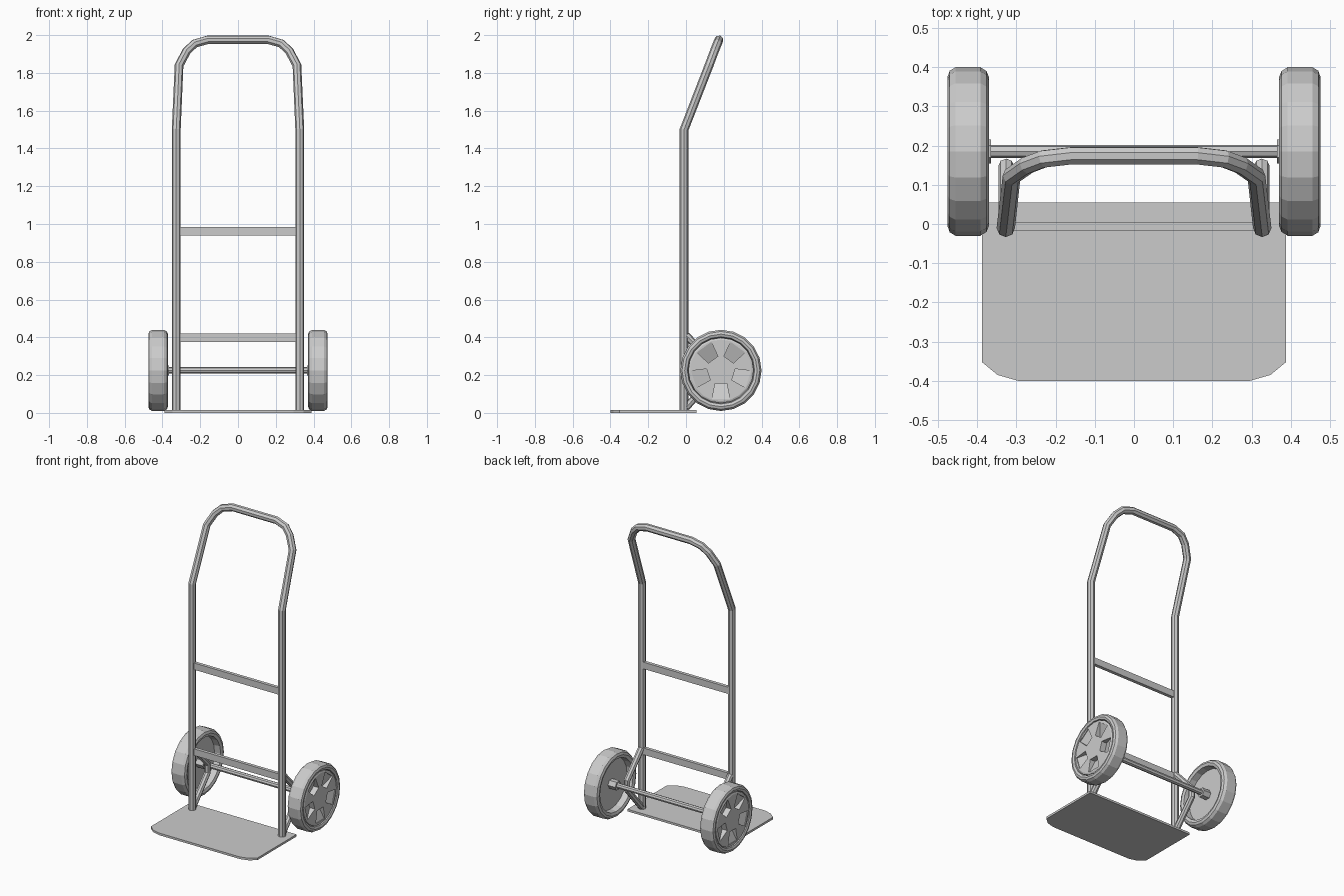
import bpy, bmesh
from math import sin, cos, pi, radians
from mathutils import Matrix

if "Cube" in bpy.data.objects:
    bpy.data.objects.remove(bpy.data.objects["Cube"])

AY, AZ = 0.185, 0.225   # axle centre


def add_mesh(name, bm, mirror=False):
    bmesh.ops.recalc_face_normals(bm, faces=bm.faces)
    me = bpy.data.meshes.new(name)
    bm.to_mesh(me)
    bm.free()
    ob = bpy.data.objects.new(name, me)
    bpy.context.collection.objects.link(ob)
    if mirror:
        ob.modifiers.new("Mirror", "MIRROR")
    return ob


def tube(name, pts, radius):
    cu = bpy.data.curves.new(name, "CURVE")
    cu.dimensions = "3D"
    cu.bevel_depth = radius
    cu.bevel_resolution = 2
    cu.use_fill_caps = True
    sp = cu.splines.new("POLY")
    sp.points.add(len(pts) - 1)
    for p, co in zip(sp.points, pts):
        p.co = (*co, 1)
    sp.use_smooth = False
    ob = bpy.data.objects.new(name, cu)
    bpy.context.collection.objects.link(ob)
    return ob


def box(name, lo, hi):
    bm = bmesh.new()
    bmesh.ops.create_cube(bm, size=1)
    for v in bm.verts:
        v.co = [l + (h - l) * (c + 0.5) for l, h, c in zip(lo, hi, v.co)]
    return add_mesh(name, bm)


def lathe(name, profile, sides, closed=False, mirror=True):
    # revolves (x, radius) points around the axle
    bm = bmesh.new()
    rings = [[bm.verts.new((x, AY + r * cos(2 * pi * i / sides), AZ + r * sin(2 * pi * i / sides)))
              for i in range(sides)] for x, r in profile]
    pairs = list(zip(rings, rings[1:]))
    if closed:
        pairs.append((rings[-1], rings[0]))
    else:
        bm.faces.new(rings[0])
        bm.faces.new(rings[-1])
    for a, b in pairs:
        for i in range(sides):
            j = (i + 1) % sides
            bm.faces.new((a[i], a[j], b[j], b[i]))
    return add_mesh(name, bm, mirror)


# bent handle frame: one tube up, over and down
half = [(0.327, -0.01, 0.005), (0.327, -0.01, 1.5), (0.312, 0.122, 1.84),
        (0.272, 0.15, 1.915), (0.23, 0.166, 1.955), (0.16, 0.174, 1.975)]
tube("handle_frame", half + [(-x, y, z) for x, y, z in reversed(half)], 0.0235)

# cross bars
for name, z in (("lower_cross_bar", 0.397), ("upper_cross_bar", 0.962)):
    box(name, (-0.315, -0.018, z - 0.022), (0.315, 0.004, z + 0.022))

# toe plate with clipped front corners
right = [(0.388, 0.055), (0.388, -0.352), (0.348, -0.385), (0.295, -0.4)]
bm = bmesh.new()
face = bm.faces.new([bm.verts.new((x, y, 0)) for x, y in
                     right + [(-x, y) for x, y in reversed(right)]])
top = bmesh.ops.extrude_face_region(bm, geom=[face])["geom"]
bmesh.ops.translate(bm, vec=(0, 0, 0.014), verts=[v for v in top if isinstance(v, bmesh.types.BMVert)])
add_mesh("toe_plate", bm)

# axle brackets
for side, s in (("right", 1), ("left", -1)):
    tube(side + "_axle_bracket", [(s * 0.326, y, z) for y, z in
         ((0.002, 0.41), (0.148, 0.255), (0.148, 0.195), (0.002, 0.03))], 0.02)

# axle and hex collars
lathe("axle", [(-0.44, 0.017), (0.44, 0.017)], 8, mirror=False)
lathe("axle_collar", [(0.365, 0.031), (0.43, 0.031)], 6)

# tyres
lathe("tyre", [(0.376, 0.172), (0.370, 0.19), (0.376, 0.205), (0.392, 0.215), (0.455, 0.215),
               (0.470, 0.206), (0.475, 0.192), (0.470, 0.178), (0.42, 0.168)], 20, closed=True)

# rims with five ramped pockets
rim = lathe("wheel_rim", [(0.418, 0.173), (0.466, 0.173), (0.470, 0.163)], 20, mirror=False)
bm = bmesh.new()
for k in range(5):
    rot = Matrix.Rotation(radians(72 * k), 3, "X")
    # each wedge is deepest near the hub; (x, across, outward)
    sec = [(0.49, 0.07, 0.031), (0.432, 0.07, 0.031), (0.465, 0.152, 0.047), (0.49, 0.152, 0.047)]
    ends = []
    for s in (-1, 1):
        ring = []
        for x, r, w in sec:
            v = bm.verts.new((x, s * w, -r))
            v.co = rot @ v.co
            v.co.y += AY
            v.co.z += AZ
            ring.append(v)
        bm.faces.new(ring)
        ends.append(ring)
    for i in range(4):
        j = (i + 1) % 4
        bm.faces.new((ends[0][i], ends[0][j], ends[1][j], ends[1][i]))
cutter = add_mesh("pocket_cutter", bm)
cutter.hide_render = True
cutter.hide_viewport = True
cut = rim.modifiers.new("Pockets", "BOOLEAN")
cut.operation = "DIFFERENCE"
cut.solver = "EXACT"
cut.object = cutter
rim.modifiers.new("Mirror", "MIRROR")
